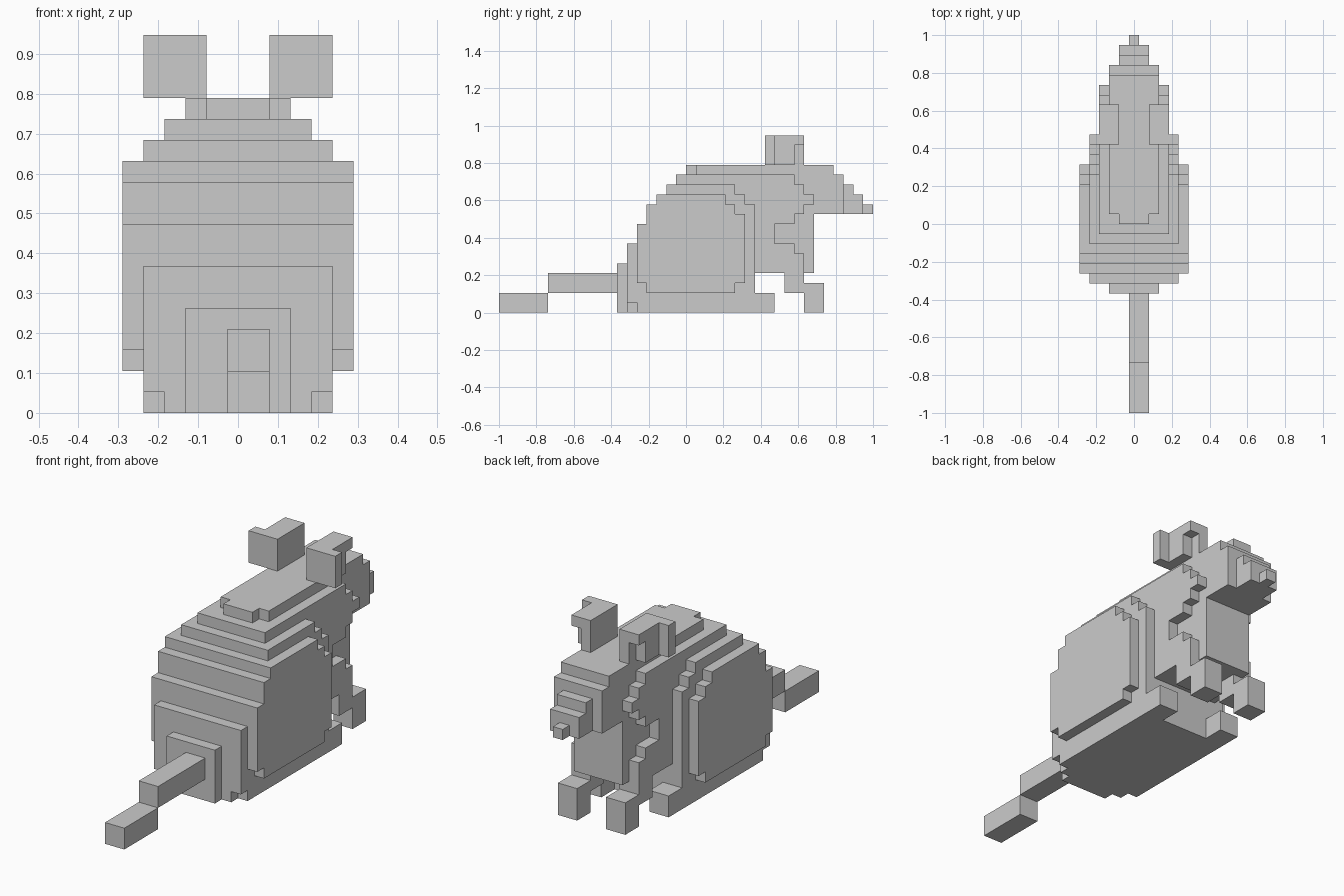
import bpy, bmesh
from mathutils import Vector

if "Cube" in bpy.data.objects:
    bpy.data.objects.remove(bpy.data.objects["Cube"])

U = 2 / 38          # one block; the model is 11 x 38 x 18 blocks
parts = {}


def fill(name, x, y, z, mirror=False):
    """Fill a box of blocks, given (start, end) per axis, into a named part."""
    cells = parts.setdefault(name, set())
    for i in range(*x):
        for j in range(*y):
            for k in range(*z):
                cells.add((10 - i if mirror else i, j, k))


def layer(name, inset, rows):
    """Fill a slab symmetric in x from side-profile rows (y0, y1, z0, z1)."""
    for y0, y1, z0, z1 in rows:
        fill(name, (inset, 11 - inset), (y0, y1), (z0, z1))


# Body: nested slabs, widest flank panels first
layer("body", 0, [(15, 24, 2, 3), (14, 25, 3, 9), (15, 25, 9, 10),
                  (15, 24, 10, 11), (16, 23, 11, 12)])
layer("body", 1, [(14, 26, 0, 1), (13, 26, 1, 7), (14, 26, 7, 9), (15, 26, 9, 11),
                  (16, 25, 11, 12), (17, 24, 12, 13)])
layer("body", 2, [(13, 26, 0, 4), (13, 30, 4, 7), (14, 28, 7, 9), (15, 30, 9, 10),
                  (15, 31, 10, 11), (16, 32, 11, 12), (17, 31, 12, 13), (18, 30, 13, 14)])
layer("body", 3, [(12, 26, 0, 4), (12, 32, 4, 5), (13, 32, 5, 7), (14, 32, 7, 9),
                  (15, 32, 9, 11), (16, 32, 11, 12), (17, 32, 12, 13),
                  (18, 32, 13, 14), (20, 32, 14, 15)])
layer("body", 4, [(19, 20, 14, 15)])

# Head with stepped snout and nose
layer("head", 3, [(32, 34, 10, 15), (34, 35, 10, 14)])
layer("head", 4, [(35, 36, 10, 13), (36, 37, 10, 12)])
layer("nose", 5, [(37, 38, 10, 11)])

# Tail
fill("tail", (5, 7), (5, 12), (2, 4))
fill("tail", (5, 7), (0, 5), (0, 2))

# Ears and feet on both sides
for side, m in (("left", False), ("right", True)):
    ear, fore, hind = side + "_ear", side + "_front_leg", side + "_hind_foot"
    fill(ear, (1, 4), (27, 28), (15, 18), m)
    fill(ear, (2, 4), (28, 30), (15, 18), m)
    fill(ear, (2, 4), (30, 31), (17, 18), m)
    fill(ear, (3, 4), (30, 31), (15, 17), m)
    fill(fore, (2, 4), (29, 31), (2, 5), m)
    fill(fore, (2, 4), (30, 31), (5, 6), m)
    fill(fore, (2, 4), (31, 33), (0, 3), m)
    fill(hind, (1, 3), (26, 28), (0, 2), m)

# Turn each part into a mesh of its exposed block faces
solid = set().union(*parts.values())
for name, cells in parts.items():
    bm = bmesh.new()
    for c in sorted(cells):
        for axis in range(3):
            for s in (0, 1):
                n = list(c)
                n[axis] += 2 * s - 1
                if tuple(n) in solid:
                    continue
                a, b = (axis + 1) % 3, (axis + 2) % 3
                quad = []
                for da, db in ((0, 0), (1, 0), (1, 1), (0, 1)):
                    p = Vector(c)
                    p[axis] += s
                    p[a] += da
                    p[b] += db
                    quad.append(bm.verts.new((p - Vector((5.5, 19, 0))) * U))
                bm.faces.new(quad if s else quad[::-1])
    bmesh.ops.remove_doubles(bm, verts=bm.verts, dist=U * 0.01)
    bmesh.ops.dissolve_limit(bm, angle_limit=0.02, verts=bm.verts, edges=bm.edges)
    mesh = bpy.data.meshes.new(name)
    bm.to_mesh(mesh)
    bm.free()
    bpy.context.collection.objects.link(bpy.data.objects.new(name, mesh))
